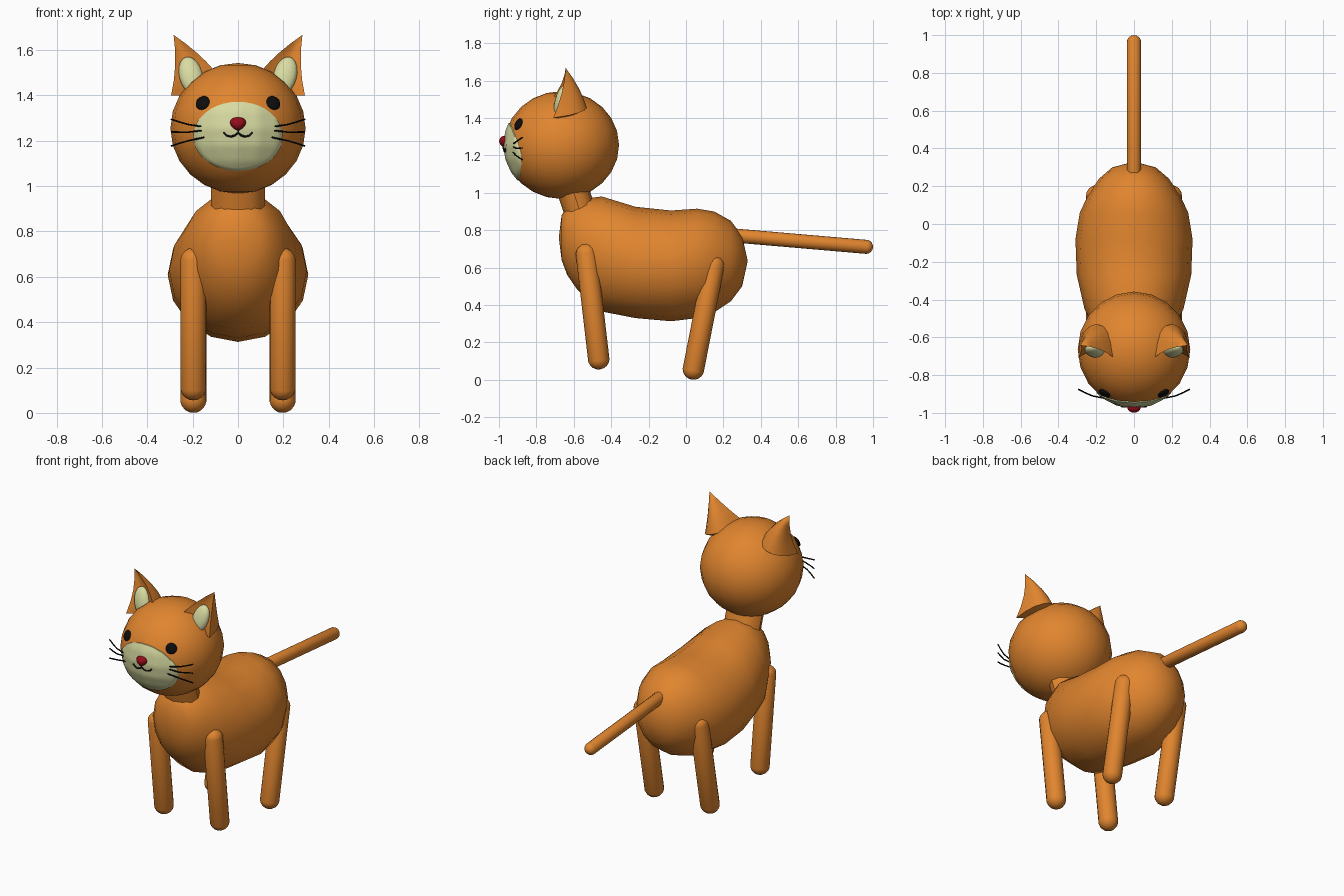
import bpy, bmesh, math
from mathutils import Vector, Matrix
from mathutils.bvhtree import BVHTree

if "Cube" in bpy.data.objects:
    bpy.data.objects.remove(bpy.data.objects["Cube"])


def material(name, rgb):
    m = bpy.data.materials.new(name)
    m.diffuse_color = (*rgb, 1)
    m.use_nodes = True
    m.node_tree.nodes["Principled BSDF"].inputs["Base Color"].default_value = m.diffuse_color
    return m


ORANGE = material("orange fur", (0.75, 0.235, 0.028))
CREAM = material("cream fur", (0.69, 0.71, 0.36))
BLACK = material("black", (0.004, 0.004, 0.004))
RED = material("red nose", (0.30, 0.004, 0.010))


def finish(name, bm, mat, angle=60):
    bmesh.ops.recalc_face_normals(bm, faces=bm.faces)
    me = bpy.data.meshes.new(name)
    bm.to_mesh(me)
    bm.free()
    me.materials.append(mat)
    ob = bpy.data.objects.new(name, me)
    bpy.context.collection.objects.link(ob)
    bpy.context.view_layer.objects.active = ob
    ob.select_set(True)
    bpy.ops.object.shade_smooth_by_angle(angle=math.radians(angle))
    ob.select_set(False)
    return ob


def ball(center, radii, seg=16, rings=10, rot=None):
    bm = bmesh.new()
    mat = Matrix.Translation(center) @ (rot or Matrix()) @ Matrix.Diagonal((*radii, 1))
    bmesh.ops.create_uvsphere(bm, u_segments=seg, v_segments=rings, radius=1, matrix=mat)
    return bm


def capsule(name, start, end, r):
    """Round-ended rod between two sphere centres."""
    a, b = Vector(start), Vector(end)
    bm = bmesh.new()
    bmesh.ops.create_uvsphere(bm, u_segments=16, v_segments=9, radius=r)
    for v in bm.verts:
        if v.co.z > 0:
            v.co.z += (b - a).length
    rot = (b - a).to_track_quat('Z', 'Y').to_matrix().to_4x4()
    bm.transform(Matrix.Translation(a) @ rot)
    finish(name, bm, ORANGE)


def loft(bm, rings):
    """Bridge closed rings of equal point count, return the vertex rings."""
    vr = [[bm.verts.new(p) for p in ring] for ring in rings]
    n = len(vr[0])
    for r0, r1 in zip(vr, vr[1:]):
        for i in range(n):
            bm.faces.new((r0[i], r0[(i + 1) % n], r1[(i + 1) % n], r1[i]))
    return vr


def fan(bm, ring, tip):
    t = bm.verts.new(tip)
    for i in range(len(ring)):
        bm.faces.new((ring[i], ring[(i + 1) % len(ring)], t))


def tube(name, points, r):
    cu = bpy.data.curves.new(name, 'CURVE')
    cu.dimensions = '3D'
    cu.bevel_depth = r
    cu.bevel_resolution = 1
    cu.use_fill_caps = True
    sp = cu.splines.new('POLY')
    sp.points.add(len(points) - 1)
    for p, co in zip(sp.points, points):
        p.co = (*co, 1)
    cu.materials.append(BLACK)
    bpy.context.collection.objects.link(bpy.data.objects.new(name, cu))


# Body: y, bottom z, top z, half width
sections = [(-0.665, 0.64, 0.88, 0.10), (-0.635, 0.56, 0.93, 0.15), (-0.58, 0.48, 0.965, 0.195),
            (-0.45, 0.365, 0.98, 0.262), (-0.27, 0.33, 0.925, 0.303), (-0.08, 0.313, 0.905, 0.31),
            (0.06, 0.33, 0.915, 0.287), (0.15, 0.36, 0.90, 0.245), (0.24, 0.42, 0.85, 0.185),
            (0.30, 0.50, 0.77, 0.115)]
bm = bmesh.new()
rings = []
for y, lo, hi, w in sections:
    rings.append([(w * math.cos(a), y, (lo + hi) / 2 + (hi - lo) / 2 * math.sin(a))
                  for a in (math.tau * k / 16 for k in range(16))])
vr = loft(bm, rings)
fan(bm, vr[0], (0, -0.68, 0.76))
fan(bm, vr[-1], (0, 0.33, 0.635))
finish("body", bm, ORANGE)

# Neck, leaning forward
bm = bmesh.new()
bmesh.ops.create_cone(bm, cap_ends=True, segments=12, radius1=1, radius2=1, depth=0.20,
                      matrix=Matrix.Translation((0, -0.585, 0.955)) @ Matrix.Rotation(math.radians(18), 4, 'X')
                      @ Matrix.Diagonal((0.118, 0.085, 1, 1)))
finish("neck", bm, ORANGE, 40)

# Tail and legs
capsule("tail", (0, 0.24, 0.773), (0, 0.962, 0.711), 0.038)
for s, side in ((-1, "left"), (1, "right")):
    capsule("front_leg_" + side, (s * 0.197, -0.467, 0.113), (s * 0.197, -0.532, 0.67), 0.058)
    capsule("back_leg_" + side, (s * 0.197, 0.04, 0.058), (s * 0.197, 0.148, 0.61), 0.058)

# Head
bm = ball((0, -0.665, 1.255), (0.298, 0.307, 0.288), 20, 12)
head_tree = BVHTree.FromBMesh(bm)
finish("head", bm, ORANGE)


def on_head(x, z, lift=0.0):
    """Point on the face of the head, raised by lift, and its normal."""
    co, normal, _, _ = head_tree.ray_cast(Vector((x, -2, z)), Vector((0, 1, 0)))
    return co + normal * lift, normal


# Muzzle patch laid over the face
bm = bmesh.new()
rings = []
for k in range(1, 11):
    f = k / 10
    rings.append([on_head(0.194 * f * math.cos(a), 1.22 + 0.15 * f * math.sin(a), 0.005)[0]
                  for a in (math.tau * j / 40 for j in range(40))])
vr = loft(bm, rings)
fan(bm, vr[0], on_head(0, 1.22, 0.005)[0])
rim = [bm.verts.new(v.co + Vector((0, 0.012, 0))) for v in vr[-1]]
for i in range(40):
    bm.faces.new((vr[-1][i], vr[-1][(i + 1) % 40], rim[(i + 1) % 40], rim[i]))
finish("muzzle", bm, CREAM)

# Nose, narrower toward the bottom
bm = ball((0, -0.972, 1.275), (0.037, 0.027, 0.029))
for v in bm.verts:
    v.co.x *= 1 + (v.co.z - 1.285) * 8
finish("nose", bm, RED)

# Mouth
for s, side in ((-1, "left"), (1, "right")):
    path = [(0, 1.25), (0, 1.237), (0.012, 1.225), (0.03, 1.219), (0.05, 1.224), (0.064, 1.238)]
    tube("mouth_" + side, [on_head(s * x, z, 0.007)[0] for x, z in path], 0.0045)

for s, side in ((-1, "left"), (1, "right")):
    # Eyes
    co, normal = on_head(s * 0.155, 1.366, 0.002)
    rot = normal.to_track_quat('Z', 'Y').to_matrix().to_4x4()
    finish("eye_" + side, ball(co, (0.033, 0.033, 0.013), rot=rot), BLACK)

    # Whiskers: root, middle and tip heights
    for i, (z0, z1, z2) in enumerate(((1.26, 1.272, 1.295), (1.247, 1.238, 1.239), (1.216, 1.20, 1.177))):
        tube(f"whisker_{side}_{i + 1}", [(s * 0.145, -0.925, z0), (s * 0.22, -0.91, z1),
                                         (s * 0.26, -0.893, (z1 + z2) / 2), (s * 0.295, -0.875, z2)], 0.004)

    # Ear: rounded back, slightly hollow front, tapering to a point
    tip = Vector((s * 0.284, -0.643, 1.667))
    base = []
    for k in range(9):
        u = k / 8
        base.append(Vector((s * (0.2 - 0.095 * math.cos(math.pi * u)),
                            -0.71 + 0.18 * math.sin(math.pi * u) ** 0.8, 1.51 - 0.11 * u)))
    for k in range(1, 6):
        u = 1 - k / 6
        base.append(Vector((s * (0.105 + 0.19 * u), -0.71 + 0.045 * math.sin(math.pi * u), 1.51 - 0.11 * u)))
    bm = bmesh.new()
    levels = [[tip + (p - tip) * f + Vector((-s * 0.05, 0.05, 0)) * (f * (1 - f))
               for p in base] for f in (1, 0.75, 0.5, 0.25)]
    vr = loft(bm, levels)
    fan(bm, vr[-1], tip)
    fan(bm, vr[0], (s * 0.19, -0.64, 1.40))
    finish("ear_" + side, bm, ORANGE, 50)

    # Inner ear
    rot = Matrix.Rotation(math.radians(-14), 4, 'X') @ Matrix.Rotation(s * math.radians(14), 4, 'Y')
    finish("inner_ear_" + side, ball((s * 0.207, -0.672, 1.487), (0.052, 0.030, 0.088), rot=rot), CREAM)
